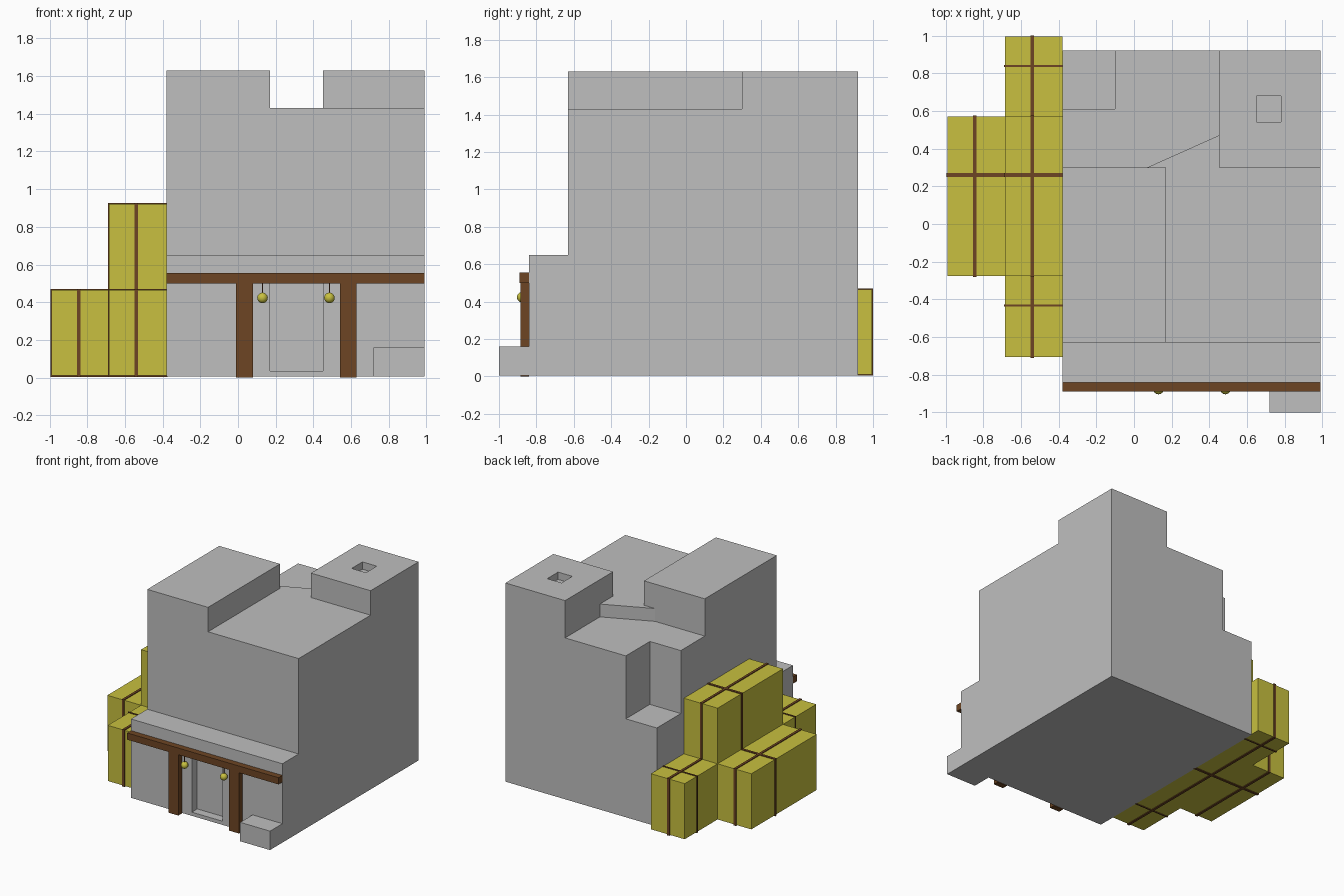
import bpy, bmesh
from mathutils import Matrix

cube = bpy.data.objects.get("Cube")
if cube:
    bpy.data.objects.remove(cube, do_unlink=True)


def material(name, rgb):
    m = bpy.data.materials.new(name)
    m.use_nodes = True
    colour = (*rgb, 1)
    m.diffuse_color = colour
    m.node_tree.nodes["Principled BSDF"].inputs["Base Color"].default_value = colour
    return m


STONE = material("grey plaster", (0.52, 0.52, 0.52))
STRAW = material("straw yellow", (0.58, 0.53, 0.05))
WOOD = material("brown wood", (0.155, 0.06, 0.017))


def add_object(name, bm, mat):
    bmesh.ops.recalc_face_normals(bm, faces=bm.faces)
    mesh = bpy.data.meshes.new(name)
    bm.to_mesh(mesh)
    bm.free()
    mesh.materials.append(mat)
    ob = bpy.data.objects.new(name, mesh)
    bpy.context.collection.objects.link(ob)
    return ob


def prism(name, outline, z0, z1, mat):
    bm = bmesh.new()
    base = bm.faces.new([bm.verts.new((x, y, z0)) for x, y in outline])
    top = bmesh.ops.extrude_face_region(bm, geom=[base])["geom"]
    bmesh.ops.translate(bm, vec=(0, 0, z1 - z0),
                        verts=[v for v in top if isinstance(v, bmesh.types.BMVert)])
    return add_object(name, bm, mat)


def rect(x0, x1, y0, y1):
    return [(x0, y0), (x1, y0), (x1, y1), (x0, y1)]


def box(name, x0, x1, y0, y1, z0, z1, mat):
    return prism(name, rect(x0, x1, y0, y1), z0, z1, mat)


def carve(target, outline, z0, z1=2):
    cutter = prism("cutter", outline, z0, z1, STONE)
    cutter.hide_render = True
    mod = target.modifiers.new("carve", "BOOLEAN")
    mod.operation, mod.solver, mod.object = "DIFFERENCE", "EXACT", cutter
    bpy.context.view_layer.objects.active = target
    bpy.ops.object.modifier_apply(modifier=mod.name)
    bpy.data.objects.remove(cutter, do_unlink=True)


# Building, carved from one block
LEFT, RIGHT, FRONT, BACK = -0.38, 0.99, -0.84, 0.92
house = box("building", LEFT, RIGHT, -1, BACK, 0.005, 1.63, STONE)
carve(house, rect(-2, 2, -2, -0.63), 0.65)           # ledge above the entrance
carve(house, rect(-2, 2, -2, FRONT), 0.16)           # top of the side block
carve(house, rect(-2, 0.72, -2, FRONT), -1)          # front wall beside the block
# Front terrace and the lower back roof with its slanted step
carve(house, [(0.17, -2), (2, -2), (2, 0.3), (0.45, 0.3), (0.45, 0.6),
              (0.07, 0.6), (0.07, 0.3), (0.17, 0.3)], 1.43)
carve(house, [(-2, 0.3), (0.07, 0.3), (0.45, 0.47), (0.45, 2), (-2, 2)], 1.325)
carve(house, rect(-2, -0.1, 0.61, 2), 0.81)          # corner notch
carve(house, rect(0.65, 0.78, 0.54, 0.68), 1.57)     # chimney pit
carve(house, rect(0.17, 0.45, -2, -0.77), 0.035, 0.53)  # doorway

# Wooden porch
box("porch_beam", LEFT, RIGHT, -0.89, FRONT, 0.5, 0.555, WOOD)
for side, x in (("right", -0.01), ("left", 0.54)):
    box("porch_post_" + side, x, x + 0.09, -0.885, FRONT, 0, 0.5, WOOD)

# Hanging lanterns
for side, x in (("right", 0.13), ("left", 0.485)):
    bm = bmesh.new()
    bmesh.ops.create_uvsphere(bm, u_segments=16, v_segments=10, radius=0.028,
                              matrix=Matrix.Translation((x, -0.876, 0.423)))
    for f in bm.faces:
        f.smooth = True
    add_object("lantern_" + side, bm, STRAW)
    box("lantern_cord_" + side, x - 0.003, x + 0.003, -0.879, -0.873, 0.445, 0.5, WOOD)


# Straw bales with straps wrapped around both ways
def bale(name, x0, y0, y1, z0, half):
    x1, z1, lip = x0 + 0.305, z0 + 0.455, 0.006
    box(name, x0, x1, y0, y1, z0, z1, STRAW)
    xs, ys = x0 + 0.145, y0 + 0.633 * (y1 - y0)
    box(name + "_long_strap", xs - 0.01, xs + 0.01, y0 - lip, y1 + lip,
        z0 - lip, z1 + lip, WOOD)
    box(name + "_cross_strap", x0 - lip, x1 + lip, ys - half, ys + half,
        z0 - lip, z1 + lip, WOOD)


bale("outer_bale", -0.99, -0.275, 0.57, 0.01, 0.01)
bale("inner_bale", -0.685, -0.275, 0.57, 0.01, 0.01)
bale("upper_bale", -0.685, -0.275, 0.57, 0.465, 0.01)
bale("front_bale", -0.685, -0.705, -0.275, 0.01, 0.005)
bale("back_bale", -0.685, 0.57, 0.995, 0.01, 0.005)
